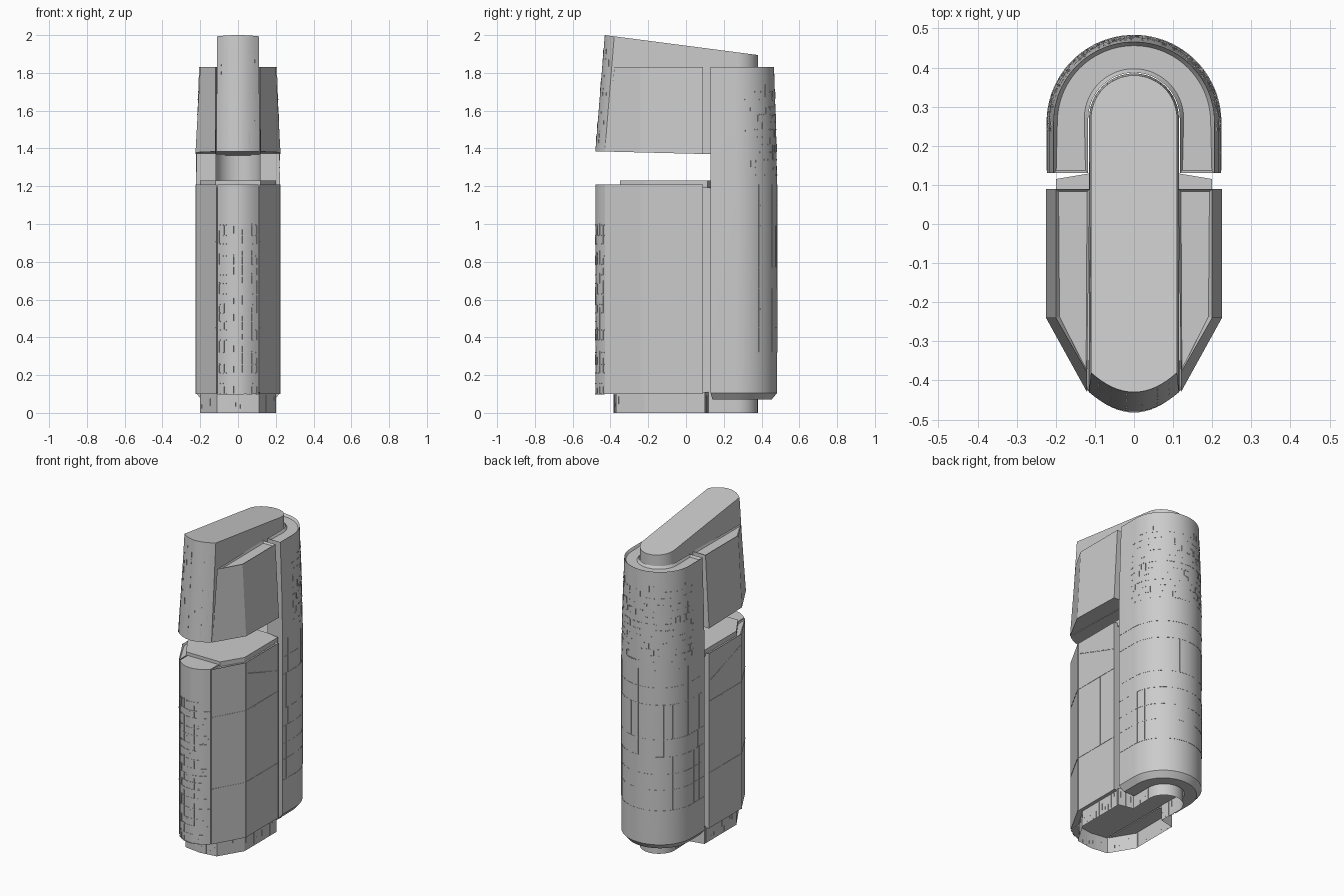
import bpy, bmesh, math, random
from mathutils import Vector, Matrix

if "Cube" in bpy.data.objects:
    bpy.data.objects.remove(bpy.data.objects["Cube"])
random.seed(4)


def loft(name, rings, bottom=True, top=True, rim=0, sink=0):
    """Skin closed rings of 3D points; optionally sink the roof behind a rim."""
    bm = bmesh.new()
    vs = [[bm.verts.new(p) for p in r] for r in rings]
    n = len(vs[0])
    for a, b in zip(vs, vs[1:]):
        for i in range(n):
            bm.faces.new((a[i], a[(i + 1) % n], b[(i + 1) % n], b[i]))
    cap = bm.faces.new(vs[-1]) if top else None
    if bottom:
        bm.faces.new(vs[0][::-1])
    bmesh.ops.recalc_face_normals(bm, faces=bm.faces)
    if rim:
        bmesh.ops.inset_region(bm, faces=[cap], thickness=rim, depth=-sink)
    return finish(name, bm)


def finish(name, bm):
    me = bpy.data.meshes.new(name)
    bm.to_mesh(me)
    bm.free()
    ob = bpy.data.objects.new(name, me)
    bpy.context.collection.objects.link(ob)
    return ob


def mirror(ob):
    ob.modifiers.new("Mirror", 'MIRROR')
    return ob


def ring(pts, z):
    return [(x, y, z) for x, y in pts]


def slab(w, front, yc=0.27, bulge=0.05):
    """Plan outline: bowed front, straight sides, half-round back."""
    pts = [(w * t, front - bulge * (1 - t * t)) for t in [i / 8 - 1 for i in range(17)]]
    return pts + [(w * math.cos(a), yc + w * math.sin(a))
                  for a in [math.pi * i / 24 for i in range(25)]]


def bar(bm, p, n, w, h, d=0.004):
    """Thin raised facade strip facing horizontal normal n."""
    n = Vector((n[0], n[1], 0)).normalized()
    t = Vector((-n.y, n.x, 0))
    m = Matrix.Identity(4)
    for c, v in enumerate((t * w, n * d, Vector((0, 0, h)))):
        m.col[c] = v.to_4d()
        m[3][c] = 0
    m.translation = Vector(p)
    bmesh.ops.create_cube(bm, size=1, matrix=m)


# Open plinth with narrow round back
half = [(0.11, -0.37), (0.2, -0.22), (0.2, 0.1), (0.105, 0.12)]
half += [(0.11 * math.cos(a), 0.27 + 0.11 * math.sin(a)) for a in [math.pi / 2 * i / 12 for i in range(12)]]
plinth = [(0, -0.385)] + half + [(0, 0.38)] + [(-x, y) for x, y in reversed(half)]
loft("plinth", [ring(plinth, 0), ring(plinth, 0.11)], bottom=False, top=False)
bm = bmesh.new()
for (x0, y0), (x1, y1) in zip(plinth, plinth[1:] + plinth[:1]):
    L = math.hypot(x1 - x0, y1 - y0)
    for k in range(int(L / 0.025)):
        f = (k + 0.5) / int(L / 0.025)
        h = random.choice((0.02, 0.04, 0.09))
        bar(bm, (x0 + (x1 - x0) * f, y0 + (y1 - y0) * f, random.uniform(h / 2, 0.1 - h / 2)),
            (y1 - y0, x0 - x1), 0.004, h, 0.003)
finish("plinth_strips", bm)

# Lower core, its side panels and raised deck
core = slab(0.108, -0.43)
loft("lower_core", [ring(core, 0.1), ring(core, 1.21)])
side = [(0.115, -0.43), (0.222, -0.24), (0.222, 0.09), (0.115, 0.09)]
mirror(loft("lower_side_panel", [ring(side, 0.1), ring(side, 1.21)], rim=0.01, sink=0.01))
deck = [(0.12, -0.35), (0.2, -0.22), (0.2, 0.115), (0.11, 0.13)]
deck += [(-x, y) for x, y in reversed(deck)]
loft("lower_deck", [ring(deck, 1.19), ring(deck, 1.23)])

# Rear tower: horseshoe plan, chamfered foot, tapered top
YC = 0.26


def horseshoe(r, y0=0.13, ri=0.117):
    arc = [math.pi * i / 48 for i in range(49)]
    pts = [(r, y0)] + [(r * math.cos(a), YC + r * math.sin(a)) for a in arc] + [(-r, y0)]
    pts += [(-ri, y0)] + [(ri * math.cos(a), 0.27 + ri * math.sin(a)) for a in reversed(arc)]
    return pts + [(ri, y0)]


loft("rear_tower", [ring(horseshoe(0.193, 0.14), 0.07), ring(horseshoe(0.222), 0.105),
                    ring(horseshoe(0.222), 1.22), ring(horseshoe(0.217), 1.5),
                    ring(horseshoe(0.206), 1.83)], rim=0.01, sink=0.015)

# Upper central blade with sloping roof
def roof(p):
    return (p[0], p[1], 2.0 - 0.13 * (p[1] + 0.43))


low, high = slab(0.115, -0.43), slab(0.11, -0.38)
loft("upper_blade", [[(x, y, 1.385 - 0.025 * (y + 0.48)) for x, y in low], [roof(p) for p in high]])

# Upper tapered wings
wing_low = [(0.12, -0.43), (0.225, -0.24), (0.225, 0.09), (0.116, 0.09)]
wing_top = [(0.12, -0.38), (0.2, -0.24), (0.2, 0.09), (0.113, 0.09)]
mirror(loft("upper_wing", [[(x, y, 1.385 - 0.025 * (y + 0.48)) for x, y in wing_low],
                           ring(wing_top, 1.83)], rim=0.01, sink=0.012))

# Front facade strips on the bowed lower face
def front(x, z, inset=0.0):
    t = x / 0.11
    return (x, -0.43 - 0.05 * (1 - t * t) + inset, z), (0.9 * t, -1)


bm = bmesh.new()
z = 0.1
while z < 1.01:
    for k in range(14):
        if random.random() < 0.72:
            bar(bm, *front(-0.1 + k * 0.0154, z), 0.0155, 0.005)
    for k in range(9):
        if random.random() < 0.5:
            h = random.uniform(0.03, 0.075)
            bar(bm, *front(-0.1 + k * 0.025, min(z + h / 2, 0.97)), 0.005, h)
    z += random.choice((0.045, 0.055, 0.065))
finish("front_facade_strips", bm)

# Short strips on the upper front face
bm = bmesh.new()
for k in range(40):
    zz = random.uniform(1.42, 1.93)
    bar(bm, *front(random.choice((-0.09, -0.06, -0.02, 0.02, 0.06, 0.09)), zz, 0.05 * (zz - 1.385) / 0.615),
        0.003, random.choice((0.01, 0.03, 0.05)), 0.004)
finish("upper_front_strips", bm)

# Tower facade: tall panel seams below, dashed rows above
def tower(s, z):
    r = 0.222 if z < 1.22 else 0.222 - 0.005 * (z - 1.22) / 0.28 if z < 1.5 else 0.217 - 0.011 * (z - 1.5) / 0.33
    arc = 0.222 * math.pi / 2
    d = abs(s) * (0.13 + arc)
    sg = 1 if s > 0 else -1
    if d > arc:
        return (sg * r, YC - (d - arc), z), (sg, 0)
    a = d / 0.222
    return (sg * r * math.sin(a), YC + r * math.cos(a), z), (sg * math.sin(a), math.cos(a))


bm = bmesh.new()
for k in range(-8, 9):
    s = k / 9 + 0.001
    for z0, z1 in ((0.32, 0.66), (0.66, 0.77), (0.77, 0.99), (0.99, 1.21)):
        if random.random() < 0.7:
            bar(bm, *tower(s + random.choice((0, 0, 0.03)), (z0 + z1) / 2), 0.005, z1 - z0, 0.003)
for zz in (0.32, 0.45, 0.55, 0.66, 0.77, 0.99, 1.1):
    for k in range(64):
        if zz == 0.32 or random.random() < 0.7:
            bar(bm, *tower((k - 31.5) / 32.5, zz), 0.0148, 0.003, 0.003)
for row in range(12):
    zz = 1.26 + row * 0.04
    for k in range(50):
        if random.random() < 0.4:
            bar(bm, *tower((k - 24.5) / 32, zz), random.choice((0.006, 0.012)), 0.006, 0.004)
        if random.random() < 0.12:
            bar(bm, *tower((k - 24.5) / 32, zz + 0.02), 0.003, 0.035, 0.004)
finish("tower_facade_strips", bm)

# Side panel seams, including the slanted dashed line
bm = bmesh.new()
X = 0.222
for y, z0, z1 in ((-0.237, 0.1, 1.21), (-0.15, 0.45, 0.9), (-0.04, 0.45, 0.9), (0.087, 0.1, 1.21)):
    bar(bm, (X, y, (z0 + z1) / 2), (1, 0), 0.006, z1 - z0)
for zz in (0.45, 0.905):
    bar(bm, (X, -0.075, zz), (1, 0), 0.32, 0.004)
    bar(bm, (0.1685, -0.335, zz), (0.19, -0.107), 0.21, 0.003, 0.003)
for k in range(22):
    bar(bm, (X, -0.23 + k * 0.0148, 1.14 - k * 0.005), (1, 0), 0.008, 0.004)
mirror(finish("side_panel_seams", bm))

# Smooth the curved walls, keep edges crisp
bpy.ops.object.select_all(action='DESELECT')
for ob in bpy.context.scene.objects:
    ob.select_set(True)
    bpy.context.view_layer.objects.active = ob
bpy.ops.object.shade_smooth_by_angle(angle=math.radians(25))
